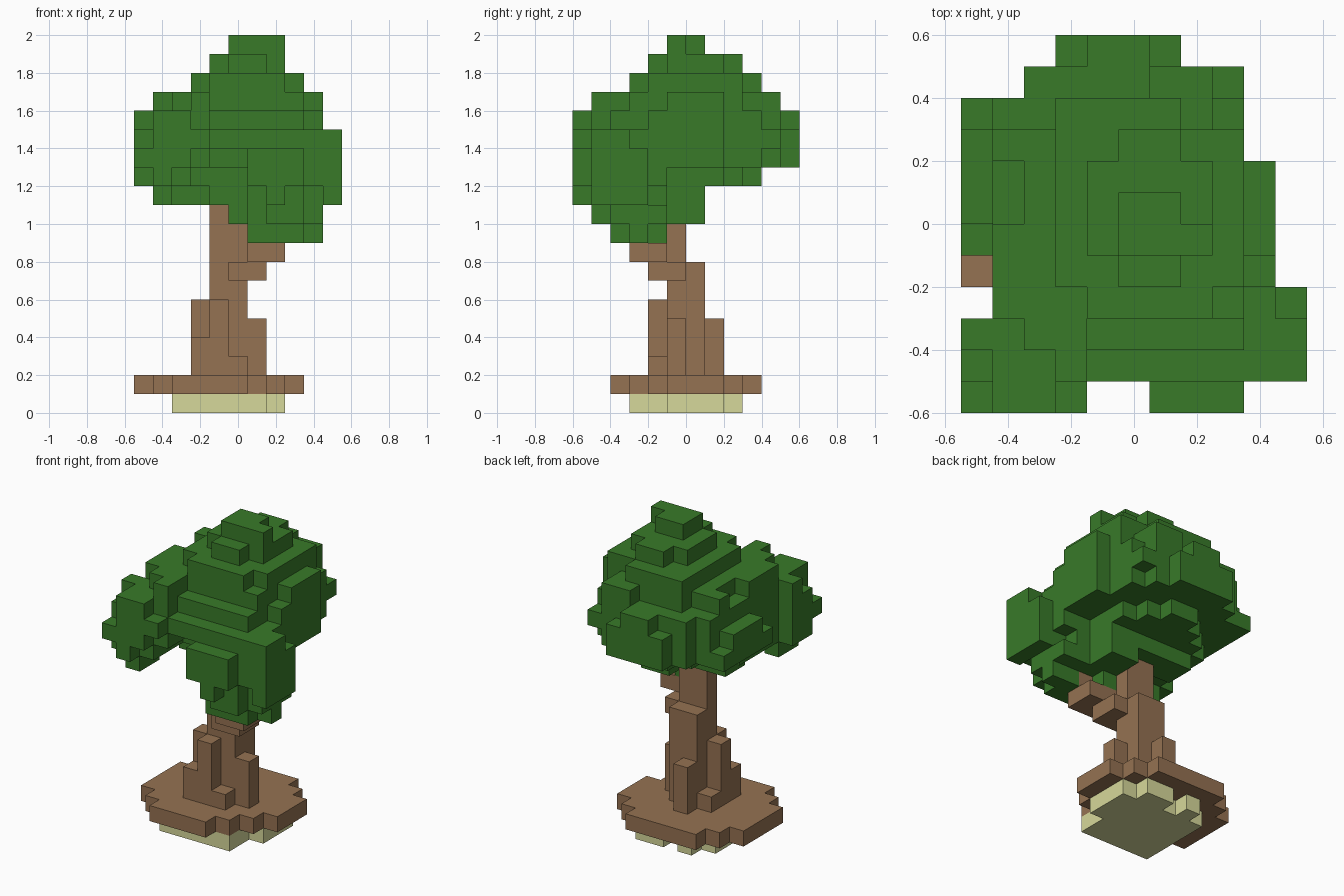
import bpy
import bmesh
from mathutils import Vector

cube = bpy.data.objects.get("Cube")
if cube:
    bpy.data.objects.remove(cube, do_unlink=True)

CELL = 0.1
ORIGIN = Vector((-0.55, -0.6, 0.0))
AXES = [Vector(axis) for axis in ((1, 0, 0), (0, 1, 0), (0, 0, 1))]


def make_material(name, red, green, blue):
    material = bpy.data.materials.new(name)
    material.use_nodes = True
    colour = (red, green, blue, 1)
    material.diffuse_color = colour
    material.node_tree.nodes["Principled BSDF"].inputs["Base Color"].default_value = colour
    return material


def slab(x_range, y_range, z_range, cut=0):
    """Block of grid cells whose vertical corners are stepped back by cut."""
    cells = set()
    for x in range(*x_range):
        for y in range(*y_range):
            inset_x = min(x - x_range[0], x_range[1] - 1 - x)
            inset_y = min(y - y_range[0], y_range[1] - 1 - y)
            if inset_x + inset_y >= cut:
                cells.update((x, y, z) for z in range(*z_range))
    return cells


def build_part(name, cells, occupied, material):
    """Turn the exposed sides of the cells into one blocky mesh."""
    bm = bmesh.new()
    corners = {}

    def corner(position):
        key = tuple(round(value) for value in position)
        if key not in corners:
            corners[key] = bm.verts.new(ORIGIN + Vector(key) * CELL)
        return corners[key]

    for cell in sorted(cells):
        base = Vector(cell)
        for index, axis in enumerate(AXES):
            side_a, side_b = AXES[index - 2], AXES[index - 1]
            for sign in (-1, 1):
                neighbour = tuple(round(value) for value in base + axis * sign)
                if neighbour in occupied:
                    continue
                start = base + axis * max(sign, 0)
                ring = [start, start + side_a, start + side_a + side_b, start + side_b]
                bm.faces.new([corner(point) for point in ring[::sign]])
    mesh = bpy.data.meshes.new(name)
    bm.to_mesh(mesh)
    bm.free()
    mesh.materials.append(material)
    part = bpy.data.objects.new(name, mesh)
    bpy.context.collection.objects.link(part)


leaf = make_material("leaf green", 0.040, 0.195, 0.022)
bark = make_material("bark brown", 0.300, 0.168, 0.084)
sand = make_material("pale sand", 0.675, 0.690, 0.325)

# Ground: pale foot below a wider soil disc with uneven rims
ground_foot = slab((2, 7), (3, 9), (0, 1)) | slab((7, 8), (5, 8), (0, 1))
ground_foot -= slab((2, 3), (8, 9), (0, 1)) | slab((4, 5), (8, 9), (0, 1))
soil_disc = slab((0, 9), (2, 10), (1, 2), cut=2)
soil_disc -= {(x, x - 4, 1) for x in (6, 7, 8)}

# Trunk: tapering column with uneven root buttresses
trunk = slab((4, 6), (5, 7), (2, 8)) | slab((4, 6), (5, 6), (8, 12))
for x, y, top in ((4, 4, 6), (5, 4, 3), (3, 5, 6), (3, 6, 3),
                  (3, 4, 4), (6, 5, 5), (4, 7, 5)):
    trunk |= slab((x, x + 1), (y, y + 1), (2, top))

# Branch: stepped arm rising to the front
branch = slab((5, 7), (4, 6), (7, 8)) | slab((6, 8), (3, 5), (8, 9))
branch |= slab((7, 8), (3, 4), (9, 10))

# Leaves hanging low around the branch, with a bump on the front
hanging_leaves = slab((6, 9), (2, 3), (9, 10)) | slab((8, 10), (3, 4), (9, 10))
hanging_leaves |= slab((6, 7), (3, 5), (9, 10))
hanging_leaves |= slab((7, 9), (1, 2), (10, 11))
hanging_leaves |= slab((6, 10), (2, 5), (10, 11))
hanging_leaves |= slab((5, 6), (4, 5), (10, 11))
hanging_leaves |= slab((6, 8), (5, 7), (10, 13))
hanging_leaves |= slab((6, 10), (1, 5), (11, 12), cut=1)
hanging_leaves |= slab((6, 10), (1, 5), (12, 14))
hanging_leaves |= slab((10, 11), (1, 4), (11, 14))
hanging_leaves |= slab((10, 11), (1, 3), (14, 15))
hanging_leaves |= slab((7, 8), (0, 1), (11, 12))
hanging_leaves |= slab((6, 9), (0, 1), (12, 14))

# Front lobe: drooping outer end joined to the middle by an arch
front_leaves = slab((1, 2), (1, 3), (11, 12))
front_leaves |= slab((0, 3), (1, 4), (12, 13))
front_leaves |= slab((0, 4), (1, 4), (13, 14))
front_leaves |= slab((0, 10), (1, 4), (14, 15))
front_leaves |= slab((0, 9), (2, 4), (15, 16))
front_leaves |= slab((1, 4), (1, 2), (15, 16))
front_leaves |= slab((2, 4), (2, 4), (16, 17)) | slab((3, 4), (1, 2), (16, 17))
front_leaves -= slab((0, 1), (3, 4), (12, 16))

# Steps on the face of the drooping end
front_leaves |= slab((1, 2), (0, 1), (12, 13))
front_leaves |= slab((0, 3), (0, 1), (13, 14))
front_leaves |= slab((1, 4), (0, 1), (14, 15))
front_leaves |= slab((1, 3), (0, 1), (15, 16))

# Main body, sloping up underneath towards the back
middle_leaves = slab((2, 6), (5, 7), (11, 12))
middle_leaves |= slab((4, 6), (4, 5), (11, 12))
middle_leaves |= slab((2, 8), (4, 10), (12, 13), cut=2)
middle_leaves |= slab((8, 10), (4, 5), (12, 13))
middle_leaves |= slab((1, 4), (4, 7), (12, 13))
middle_leaves |= slab((1, 10), (4, 8), (13, 16))
middle_leaves |= slab((4, 9), (3, 4), (13, 16))
middle_leaves |= slab((1, 9), (8, 10), (13, 16))
middle_leaves |= slab((2, 8), (10, 11), (13, 16))
middle_leaves |= slab((8, 9), (10, 11), (14, 15))
middle_leaves |= slab((3, 7), (11, 12), (13, 15))
middle_leaves |= slab((4, 6), (11, 12), (15, 16))

# Thin ledge of leaves along the side
side_leaves = slab((0, 1), (5, 10), (13, 14)) | slab((0, 1), (6, 9), (14, 15))

# Crown stepping up to the tip
crown_leaves = slab((2, 9), (3, 9), (16, 17))
crown_leaves |= slab((1, 2), (3, 6), (16, 17)) | slab((1, 2), (8, 9), (16, 17))
crown_leaves |= slab((9, 10), (5, 8), (16, 17))
crown_leaves |= slab((3, 7), (9, 10), (16, 17)) | slab((6, 8), (9, 11), (16, 17))
crown_leaves |= slab((3, 9), (4, 9), (17, 18))
crown_leaves |= slab((4, 8), (3, 4), (17, 18)) | slab((3, 7), (9, 10), (17, 18))
crown_leaves |= slab((4, 8), (4, 9), (18, 19), cut=1)
crown_leaves |= slab((5, 7), (5, 7), (19, 20)) | slab((7, 8), (5, 6), (19, 20))

# Each cell belongs to one part only, so hidden sides are left out
parts = [
    ("ground_foot", ground_foot, sand),
    ("soil_disc", soil_disc, bark),
    ("trunk", trunk, bark),
    ("branch", branch, bark),
    ("hanging_leaves", hanging_leaves, leaf),
    ("front_leaves", front_leaves, leaf),
    ("middle_leaves", middle_leaves, leaf),
    ("side_leaves", side_leaves, leaf),
    ("crown_leaves", crown_leaves, leaf),
]
occupied = set().union(*(cells for _, cells, _ in parts))
used = set()
for name, cells, material in parts:
    build_part(name, cells - used, occupied, material)
    used |= cells
